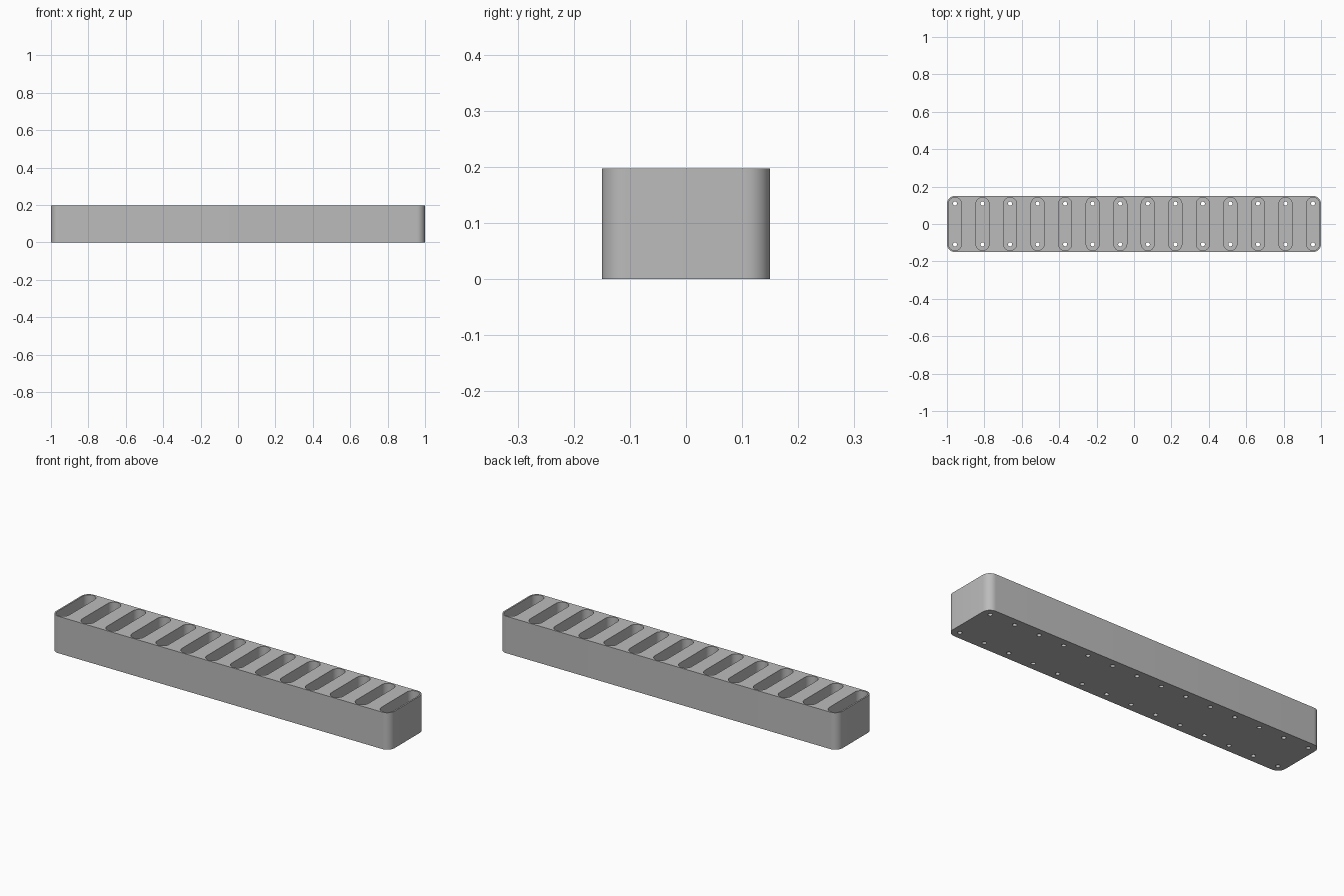
import bpy
import bmesh
import math

if "Cube" in bpy.data.objects:
    bpy.data.objects.remove(bpy.data.objects["Cube"])

LENGTH, DEPTH, HEIGHT = 2.0, 0.30, 0.197
CORNER_R, SLOT_R, HOLE_R = 0.043, 0.035, 0.011
FLOOR = 0.02
SLOTS = 14
END_X = LENGTH / 2 - CORNER_R
END_Y = DEPTH / 2 - CORNER_R

grey = bpy.data.materials.new("plain grey")
grey.diffuse_color = (0.5, 0.5, 0.5, 1)
grey.use_nodes = True
grey.node_tree.nodes["Principled BSDF"].inputs["Base Color"].default_value = grey.diffuse_color


def rounded_outline(hx, hy, r, steps):
    """Outline of a rectangle of corner centres (hx, hy) grown by radius r."""
    pts = []
    for q, (sx, sy) in enumerate([(1, 1), (-1, 1), (-1, -1), (1, -1)]):
        for i in range(steps + 1):
            a = math.pi / 2 * (q + i / steps)
            pts.append((sx * hx + r * math.cos(a), sy * hy + r * math.sin(a)))
    return pts


def add_prism(bm, outline, cx, cy, z0, z1):
    verts = [bm.verts.new((cx + x, cy + y, z0)) for x, y in outline]
    bmesh.ops.remove_doubles(bm, verts=verts, dist=1e-5)
    verts = [v for v in verts if v.is_valid]
    face = bm.faces.new(verts)
    top = bmesh.ops.extrude_face_region(bm, geom=[face])["geom"]
    moved = [v for v in top if isinstance(v, bmesh.types.BMVert)]
    bmesh.ops.translate(bm, verts=moved, vec=(0, 0, z1 - z0))


def make_object(name, bm):
    bmesh.ops.recalc_face_normals(bm, faces=bm.faces[:])
    mesh = bpy.data.meshes.new(name)
    bm.to_mesh(mesh)
    bm.free()
    mesh.materials.append(grey)
    obj = bpy.data.objects.new(name, mesh)
    bpy.context.collection.objects.link(obj)
    return obj


# Long block with rounded vertical corners
bm = bmesh.new()
add_prism(bm, rounded_outline(END_X, END_Y, CORNER_R, 10), 0, 0, 0, HEIGHT)
block = make_object("slotted_block", bm)

# Row of deep slots, and a pair of drain holes through each slot floor
slots, holes = bmesh.new(), bmesh.new()
for i in range(SLOTS):
    x = -END_X + 2 * END_X * i / (SLOTS - 1)
    add_prism(slots, rounded_outline(0, END_Y, SLOT_R, 10), x, 0, FLOOR, HEIGHT + 0.05)
    for side in (-1, 1):
        add_prism(holes, rounded_outline(0, 0, HOLE_R, 5), x, side * 0.109, -0.05, FLOOR + 0.05)

bpy.context.view_layer.objects.active = block
block.select_set(True)
for name, bm in (("slot_cutter", slots), ("hole_cutter", holes)):
    cutter = make_object(name, bm)
    cutter.hide_render = True
    mod = block.modifiers.new(name, "BOOLEAN")
    mod.operation = "DIFFERENCE"
    mod.solver = "EXACT"
    mod.object = cutter
    bpy.ops.object.modifier_apply(modifier=mod.name)
    bpy.data.objects.remove(cutter)

bpy.ops.object.shade_smooth_by_angle(angle=math.radians(30))
